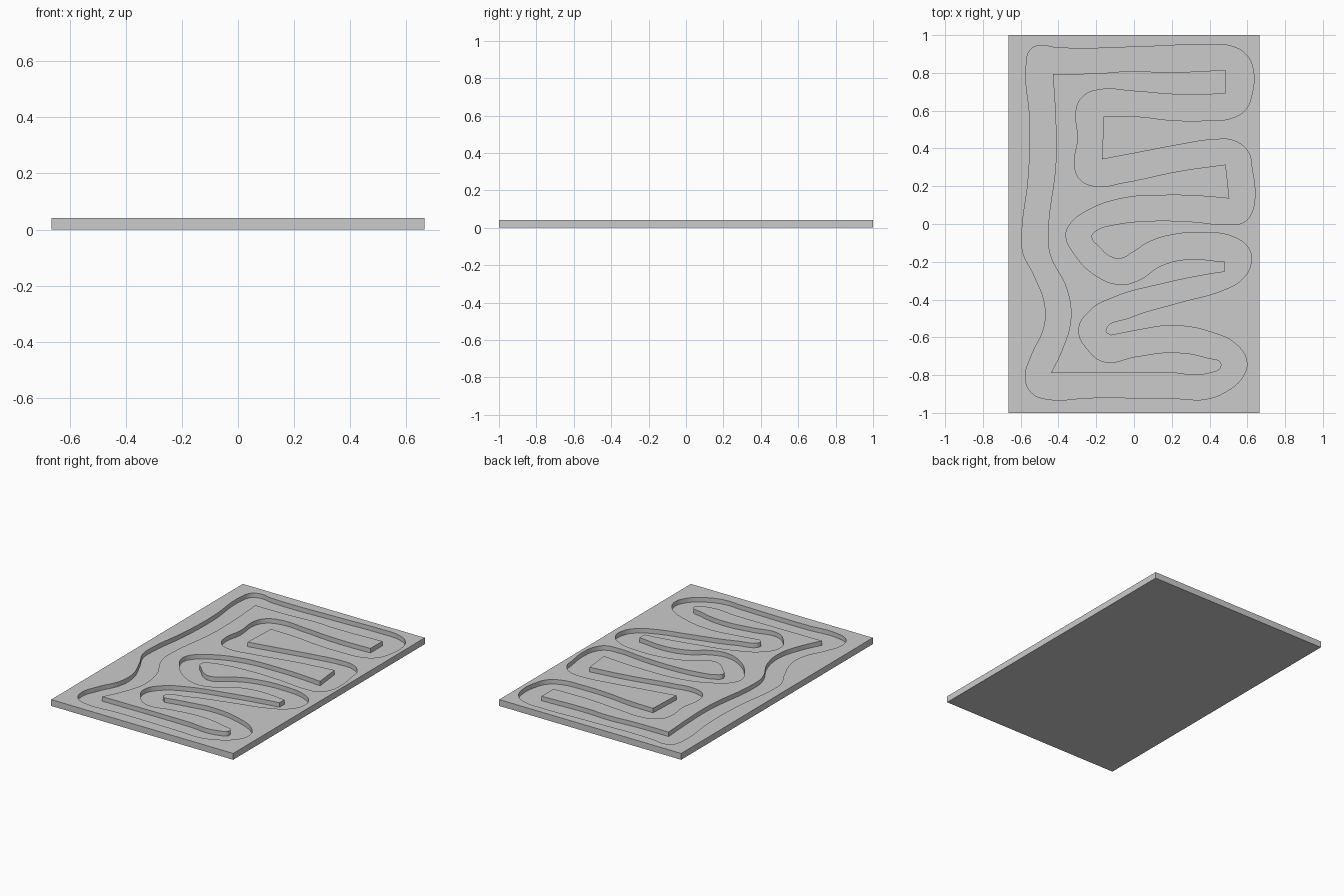
import bpy
import bmesh

WIDTH, LENGTH, THICK = 1.33, 2.0, 0.042
FLOOR = 0.012
SHARP = "VECTOR"

cube = bpy.data.objects.get("Cube")
if cube:
    bpy.data.objects.remove(cube, do_unlink=True)

# Outer rim of the winding channel
outer_rim = [
    (-.57, .85), (-.55, .92), (-.5, .945), (-.41, .933), (.08, .94),
    (.37, .95), (.52, .94), (.595, .895), (.63, .82), (.62, .67),
    (.59, .605), (.515, .56), (.37, .547), (.19, .55), (.03, .568),
    (-.16, .573, SHARP), (-.17, .342, SHARP), (.03, .38), (.24, .42), (.425, .447),
    (.53, .44), (.605, .38), (.625, .29), (.64, .155), (.625, .065),
    (.585, .012), (.505, -.003), (.295, .013), (.08, .016), (-.1, -.003),
    (-.2, -.035), (-.225, -.065), (-.18, -.125), (-.13, -.17), (-.07, -.183),
    (-.007, -.15), (.083, -.093), (.215, -.055), (.374, -.045), (.53, -.07),
    (.61, -.135), (.617, -.22), (.57, -.295), (.48, -.347), (.24, -.416),
    (-.02, -.495), (-.15, -.565), (-.123, -.59, SHARP), (.03, -.56), (.2, -.538),
    (.4, -.57), (.55, -.645), (.597, -.73), (.575, -.81), (.495, -.883),
    (.375, -.928), (.24, -.925), (-.235, -.92), (-.455, -.928), (-.54, -.895),
    (-.575, -.815), (-.54, -.69), (-.477, -.55), (-.472, -.427), (-.53, -.27),
    (-.588, -.15), (-.593, -.04), (-.56, .236), (-.55, .53),
]

# Inner rim, the edge of the raised island
inner_rim = [
    (-.43, .795, SHARP), (-.2, .797), (0, .81), (.16, .803), (.485, .815, SHARP),
    (.485, .69, SHARP), (.35, .685), (.2, .687), (0, .703), (-.19, .71),
    (-.27, .675), (-.305, .61), (-.297, .45), (-.315, .315), (-.285, .235),
    (-.205, .2), (-.05, .22), (.24, .28), (.485, .315, SHARP), (.505, .135, SHARP),
    (.35, .148), (.16, .152), (-.05, .138), (-.235, .077), (-.34, -.003),
    (-.36, -.065), (-.315, -.16), (-.21, -.268), (-.075, -.32), (.03, -.295),
    (.135, -.225), (.27, -.188), (.48, -.2, SHARP), (.48, -.253, SHARP), (.4, -.265),
    (.135, -.32), (-.1, -.385), (-.235, -.46), (-.292, -.56), (-.245, -.665),
    (-.155, -.73), (.005, -.703), (.2, -.68), (.385, -.708), (.463, -.745),
    (.385, -.793), (.19, -.788), (-.44, -.79, SHARP), (-.38, -.665), (-.335, -.505),
    (-.355, -.347), (-.445, -.16), (-.455, -.055), (-.413, .34), (-.418, .61),
]


def add_rim(curve, rim):
    """Add one closed Bezier outline to a flat curve."""
    spline = curve.splines.new("BEZIER")
    spline.bezier_points.add(len(rim) - 1)
    spline.use_cyclic_u = True
    spline.resolution_u = 6
    for point, (x, y, *corner) in zip(spline.bezier_points, rim):
        point.co = (x, y, 0)
        kind = corner[0] if corner else "AUTO"
        point.handle_left_type = point.handle_right_type = kind


def link(name, data):
    obj = bpy.data.objects.new(name, data)
    bpy.context.collection.objects.link(obj)
    return obj


# Channel cutter: filled band between the rims, extruded through the top
curve = bpy.data.curves.new("channel_outline", "CURVE")
curve.dimensions = "2D"
curve.fill_mode = "BOTH"
curve.extrude = THICK / 2
add_rim(curve, outer_rim)
add_rim(curve, inner_rim)
outline = link("channel_outline", curve)
bpy.context.view_layer.update()
evaluated = outline.evaluated_get(bpy.context.evaluated_depsgraph_get())
cutter_mesh = bpy.data.meshes.new_from_object(evaluated)
bpy.data.objects.remove(outline, do_unlink=True)
bm = bmesh.new()
bm.from_mesh(cutter_mesh)
bmesh.ops.remove_doubles(bm, verts=bm.verts, dist=0.0001)
bmesh.ops.recalc_face_normals(bm, faces=bm.faces)
for face in bm.faces:
    face.smooth = False
bm.to_mesh(cutter_mesh)
bm.free()
cutter_mesh.materials.clear()
cutter = link("channel_cutter", cutter_mesh)
cutter.location.z = FLOOR + THICK / 2

# Slab
bpy.ops.mesh.primitive_cube_add(size=1, location=(0, 0, THICK / 2))
slab = bpy.context.object
slab.name = "grooved_slab"
slab.scale = (WIDTH, LENGTH, THICK)
bpy.ops.object.transform_apply(location=True, rotation=False, scale=True)

grey = bpy.data.materials.new("plain_grey")
grey.use_nodes = True
colour = (0.6, 0.6, 0.6, 1)
grey.diffuse_color = colour
grey.node_tree.nodes["Principled BSDF"].inputs["Base Color"].default_value = colour
slab.data.materials.append(grey)

# Carve the channel, then drop the cutter
carve = slab.modifiers.new("carve_channel", "BOOLEAN")
carve.operation = "DIFFERENCE"
carve.solver = "EXACT"
carve.object = cutter
bpy.ops.object.modifier_apply(modifier=carve.name)
bpy.data.objects.remove(cutter, do_unlink=True)
